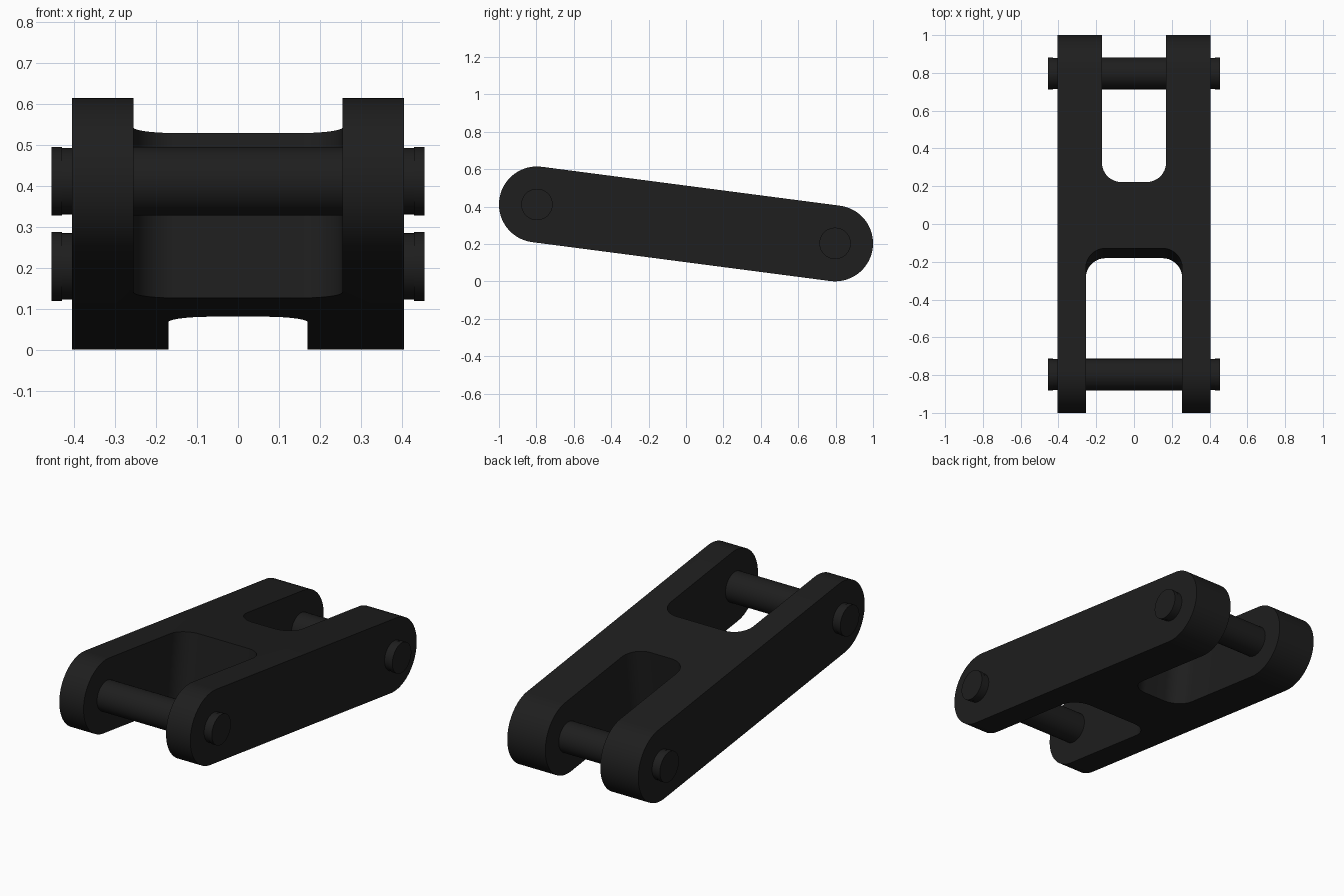
import bpy, bmesh, math
from mathutils import Matrix, Vector

if "Cube" in bpy.data.objects:
    bpy.data.objects.remove(bpy.data.objects["Cube"])

R = 0.203                        # link end radius
YC = 1 - R                       # pin centre in y
Z_FRONT, Z_BACK = 0.411, R       # pin heights
TILT = -math.atan2(Z_FRONT - Z_BACK, 2 * YC)
MID_Z = (Z_FRONT + Z_BACK) / 2
HALF = math.hypot(YC, (Z_FRONT - Z_BACK) / 2)
PLACE = Matrix.Translation((0, 0, MID_Z)) @ Matrix.Rotation(TILT, 4, 'X')

mat = bpy.data.materials.new("dark_steel")
mat.diffuse_color = (0.013, 0.013, 0.013, 1)
mat.use_nodes = True
mat.node_tree.nodes["Principled BSDF"].inputs["Base Color"].default_value = mat.diffuse_color


def arc(cx, cy, r, a0, a1, n):
    return [(cx + r * math.cos(math.radians(a0 + (a1 - a0) * i / n)),
             cy + r * math.sin(math.radians(a0 + (a1 - a0) * i / n))) for i in range(n + 1)]


def prism(name, pts, offset, matrix):
    """Extrude a closed outline of 3D points by offset."""
    bm = bmesh.new()
    face = bm.faces.new([bm.verts.new(p) for p in pts])
    res = bmesh.ops.extrude_face_region(bm, geom=[face])
    bmesh.ops.translate(bm, vec=offset, verts=[g for g in res['geom'] if isinstance(g, bmesh.types.BMVert)])
    bmesh.ops.recalc_face_normals(bm, faces=bm.faces)
    bm.transform(matrix)
    me = bpy.data.meshes.new(name)
    bm.to_mesh(me)
    bm.free()
    ob = bpy.data.objects.new(name, me)
    bpy.context.collection.objects.link(ob)
    return ob


def smooth(ob):
    ob.data.materials.clear()
    ob.data.materials.append(mat)
    bpy.ops.object.select_all(action='DESELECT')
    ob.select_set(True)
    bpy.context.view_layer.objects.active = ob
    bpy.ops.object.shade_smooth_by_angle(angle=math.radians(30))


# Link body: tilted rounded-end bar
outline = arc(HALF, 0, R, -90, 90, 40) + arc(-HALF, 0, R, 90, 270, 40)
body = prism("link_body", [(-0.405, y, z) for y, z in outline], (0.81, 0, 0), PLACE)

# Fork slots, rounded at the inner corners
for half_w, end, d in ((0.255, -0.156, -1), (0.17, 0.197, 1)):
    r = 0.105
    # Slot drawn opening toward +y, then mirrored for the front one
    e = end * d
    pts = ([(half_w, 1.3), (-half_w, 1.3)]
           + arc(-half_w + r, e + r, r, 180, 270, 14)
           + arc(half_w - r, e + r, r, 270, 360, 14))
    cutter = prism("slot_cutter", [(x, y * d, -0.5) for x, y in pts], (0, 0, 1), PLACE)
    cutter.hide_render = True
    mod = body.modifiers.new("slot", 'BOOLEAN')
    mod.operation, mod.solver, mod.object = 'DIFFERENCE', 'EXACT', cutter
    bpy.context.view_layer.objects.active = body
    bpy.ops.object.modifier_apply(modifier=mod.name)
    bpy.data.objects.remove(cutter)
smooth(body)

# Pins with a shallow groove beneath each end cap
half = [(0.455, 0), (0.455, 0.084), (0.43, 0.084), (0.43, 0.081), (0.403, 0.081), (0.403, 0.084)]
profile = half + [(-x, r) for x, r in reversed(half)]
for name, y, z in (("front_pin", -YC, Z_FRONT), ("back_pin", YC, Z_BACK)):
    bm = bmesh.new()
    vs = [bm.verts.new((x, r, 0)) for x, r in profile]
    es = [bm.edges.new(p) for p in zip(vs, vs[1:])]
    bmesh.ops.spin(bm, geom=vs + es, cent=(0, 0, 0), axis=(1, 0, 0), angle=2 * math.pi, steps=48, use_merge=True)
    bmesh.ops.remove_doubles(bm, verts=bm.verts, dist=1e-5)
    bmesh.ops.recalc_face_normals(bm, faces=bm.faces)
    bm.transform(Matrix.Translation(Vector((0, y, z))))
    me = bpy.data.meshes.new(name)
    bm.to_mesh(me)
    bm.free()
    pin = bpy.data.objects.new(name, me)
    bpy.context.collection.objects.link(pin)
    smooth(pin)
